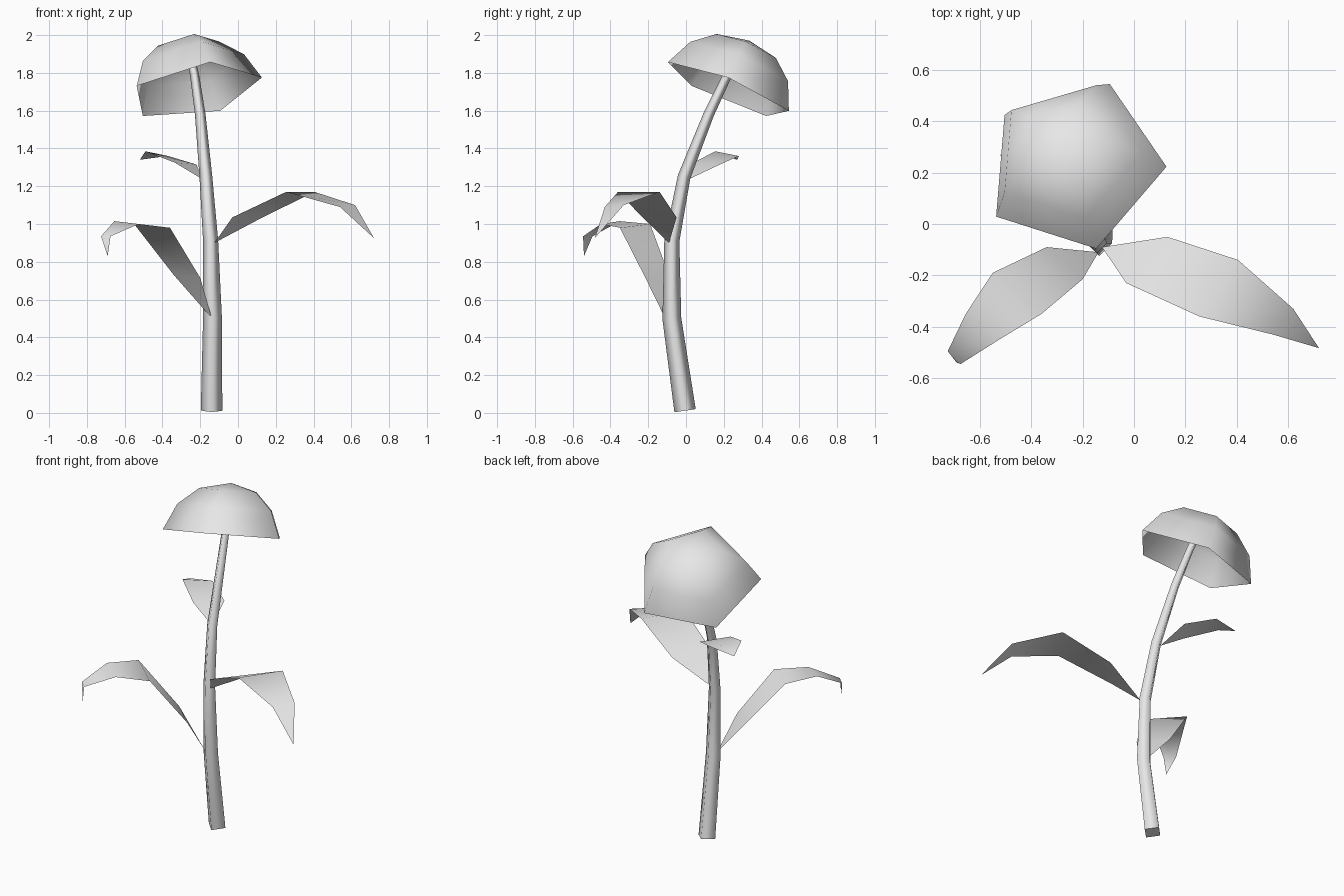
import bpy
import bmesh
from math import cos, sin, tau
from mathutils import Vector, Matrix

start_cube = bpy.data.objects.get("Cube")
if start_cube:
    bpy.data.objects.remove(start_cube, do_unlink=True)

# One plain colour for the whole plant
GREY = (0.8, 0.8, 0.8, 1.0)
grey = bpy.data.materials.new("light_grey")
grey.use_nodes = True
grey.diffuse_color = GREY
grey.node_tree.nodes["Principled BSDF"].inputs["Base Color"].default_value = GREY


def finish(name, bm):
    """Turn a bmesh into a smooth shaded, coloured object."""
    for face in bm.faces:
        face.smooth = True
    mesh = bpy.data.meshes.new(name)
    bm.to_mesh(mesh)
    bm.free()
    mesh.materials.append(grey)
    obj = bpy.data.objects.new(name, mesh)
    bpy.context.collection.objects.link(obj)
    return obj


def frame(axis, side, origin):
    """Matrix with z along axis and x as near to side as possible."""
    z = axis.normalized()
    x = (side - z * side.dot(z)).normalized()
    matrix = Matrix((x, z.cross(x), z)).transposed().to_4x4()
    matrix.translation = origin
    return matrix


def ring(bm, matrix, sides, radius, height=0.0):
    """Regular ring of vertices in a frame."""
    angles = [tau * i / sides for i in range(sides)]
    return [bm.verts.new(matrix @ Vector((radius * cos(a), radius * sin(a), height)))
            for a in angles]


def bridge(bm, lower, upper):
    """Faces between two rings of equal size."""
    count = len(lower)
    for i in range(count):
        j = (i + 1) % count
        bm.faces.new((lower[i], lower[j], upper[j], upper[i]))


def build_stem(name, path, sides=4):
    """Tapered, bent stalk following (x, y, z, radius) points."""
    bm = bmesh.new()
    points = [Vector(p[:3]) for p in path]
    rings = []
    for i, p in enumerate(path):
        tangent = points[min(i + 1, len(path) - 1)] - points[max(i - 1, 0)]
        rings.append(ring(bm, frame(tangent, Vector((1, 0, 0)), points[i]), sides, p[3]))
    for lower, upper in zip(rings, rings[1:]):
        bridge(bm, lower, upper)
    for end in (rings[0][::-1], rings[-1]):
        cap = bm.faces.new(end)
        for edge in cap.edges:
            edge.smooth = False
    return finish(name, bm)


def build_dome(name, centre, axis, side, profile, height, sides=5):
    """Open, faceted dome: rings of (radius, height) closed by a pole."""
    bm = bmesh.new()
    matrix = frame(axis, side, centre)
    rings = [ring(bm, matrix, sides, r, h) for r, h in profile]
    for lower, upper in zip(rings, rings[1:]):
        bridge(bm, lower, upper)
    pole = bm.verts.new(matrix @ Vector((0, 0, height)))
    for i in range(sides):
        bm.faces.new((rings[-1][i], rings[-1][(i + 1) % sides], pole))
    return finish(name, bm)


def build_leaf(name, base, rows, tip):
    """Thin arched blade: base point, pairs of edge points, tip point."""
    bm = bmesh.new()
    root, end = bm.verts.new(base), bm.verts.new(tip)
    pairs = [(bm.verts.new(a), bm.verts.new(b)) for a, b in rows]
    bm.faces.new((root, *pairs[0]))
    for (a, b), (c, d) in zip(pairs, pairs[1:]):
        bm.faces.new((b, a, c, d))
    bm.faces.new((end, *pairs[-1][::-1]))
    bm.normal_update()
    if sum(face.normal.z for face in bm.faces) < 0:
        bmesh.ops.reverse_faces(bm, faces=bm.faces[:])
    return finish(name, bm)


# Stalk, bending back into the flower head
build_stem("stem", [
    (-.14, -.005, .012, .057),
    (-.135, -.075, .5, .05),
    (-.145, -.075, .91, .04),
    (-.17, -.01, 1.25, .034),
    (-.2, .12, 1.58, .028),
    (-.23, .22, 1.79, .024),
    (-.262, .29, 1.93, .022),
])

# Tilted five sided flower head, open underneath
build_dome("flower_head", Vector((-.231, .225, 1.707)), Vector((-.172, .38, .908)),
           Vector((.086, -.325, .138)), [(.364, 0), (.294, .15), (.178, .248)], .29)

# Three arched leaves
build_leaf("lower_leaf", (-.138, -.11, .5), [
    ((-.34, -.09, .73), (-.2, -.215, .715)),
    ((-.55, -.19, 1.0), (-.36, -.35, .98)),
    ((-.655, -.35, 1.015), (-.525, -.45, 1.0)),
    ((-.725, -.495, .935), (-.675, -.545, .935)),
], (-.69, -.54, .83))

build_leaf("middle_leaf", (-.125, -.09, .9), [
    ((.13, -.05, 1.035), (-.03, -.23, 1.035)),
    ((.405, -.14, 1.17), (.255, -.36, 1.17)),
    ((.62, -.33, 1.1), (.54, -.43, 1.09)),
], (.72, -.483, .925))

build_leaf("upper_leaf", (-.185, .01, 1.235), [
    ((-.335, .04, 1.325), (-.22, .18, 1.315)),
    ((-.49, .155, 1.385), (-.37, .28, 1.36)),
], (-.52, .27, 1.34))
